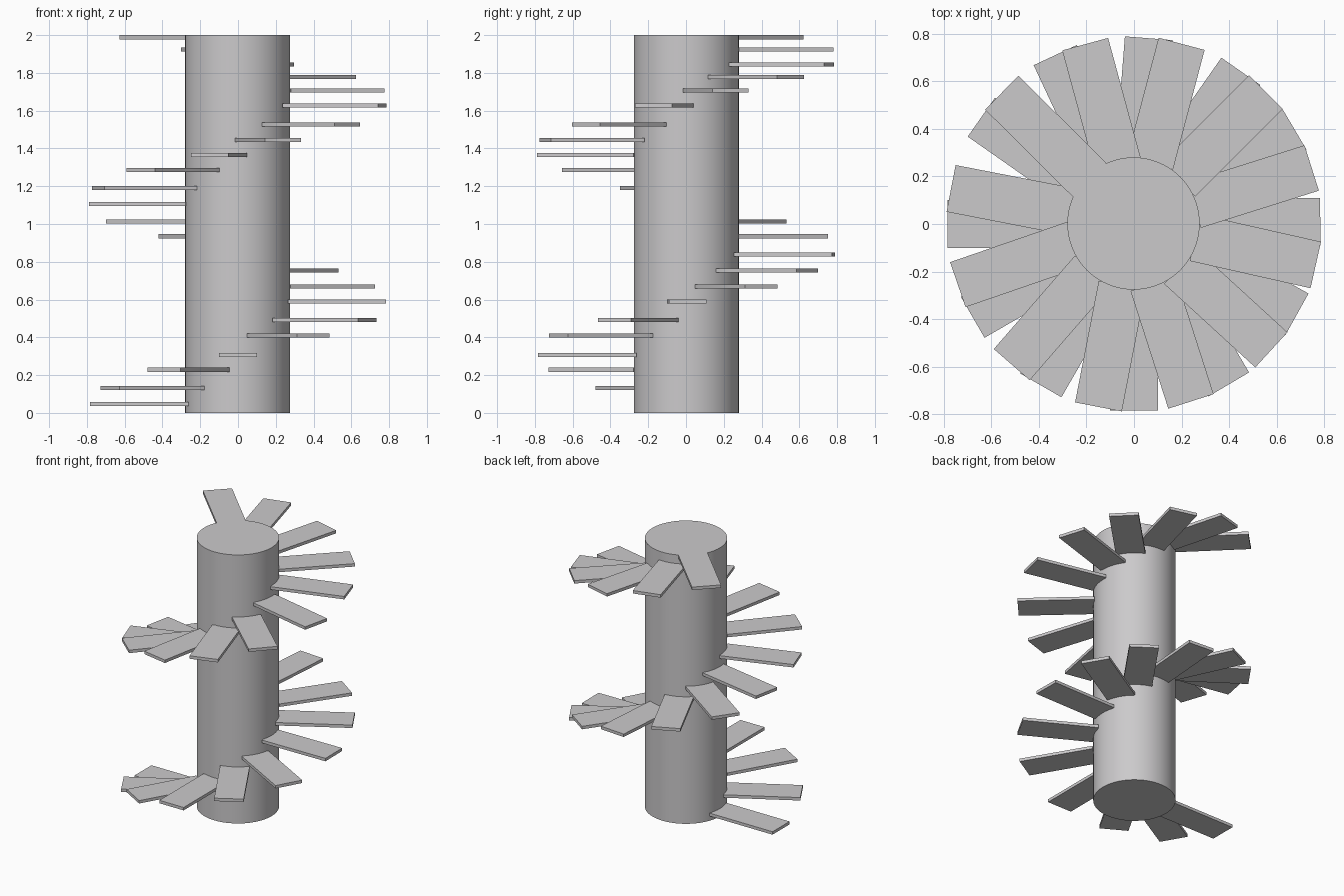
import bpy, math
from mathutils import Matrix

if "Cube" in bpy.data.objects:
    bpy.data.objects.remove(bpy.data.objects["Cube"])

stone = bpy.data.materials.new("light_grey")
stone.diffuse_color = (0.6, 0.59, 0.6, 1)
stone.use_nodes = True
stone.node_tree.nodes["Principled BSDF"].inputs["Base Color"].default_value = stone.diffuse_color

# central column
bpy.ops.mesh.primitive_cylinder_add(vertices=64, radius=0.278, depth=2, location=(-0.002, 0.002, 1))
column = bpy.context.object
column.name = "column"
column.data.materials.append(stone)
bpy.ops.object.shade_smooth_by_angle(angle=math.radians(40))

# treads: (height of centre, direction in degrees), climbing two turns
INNER, OUTER, WIDTH, THICK = 0.263, 0.783, 0.2, 0.022
treads = [(0.047, 180), (0.132, 210), (0.228, 240), (0.306, 270), (0.41, 300.5), (0.492, 331),
          (0.59, 0.7), (0.669, 30.5), (0.753, 55), (0.838, 85.5), (0.935, 115), (1.014, 145),
          (1.105, 169), (1.19, 199), (1.285, 229), (1.365, 259), (1.445, 287.8), (1.527, 317.5),
          (1.627, 347.3), (1.706, 17.5), (1.779, 45), (1.844, 75.2), (1.924, 105.2), (1.989, 135.2)]
for i, (z, deg) in enumerate(treads):
    bpy.ops.mesh.primitive_cube_add(size=1)
    tread = bpy.context.object
    tread.name = f"tread_{i + 1}"
    tread.data.transform(Matrix.Translation(((INNER + OUTER) / 2, 0, 0))
                         @ Matrix.Diagonal((OUTER - INNER, WIDTH, THICK, 1)))
    tread.location = (0, 0, z)
    tread.rotation_euler.z = math.radians(deg)
    tread.data.materials.append(stone)
